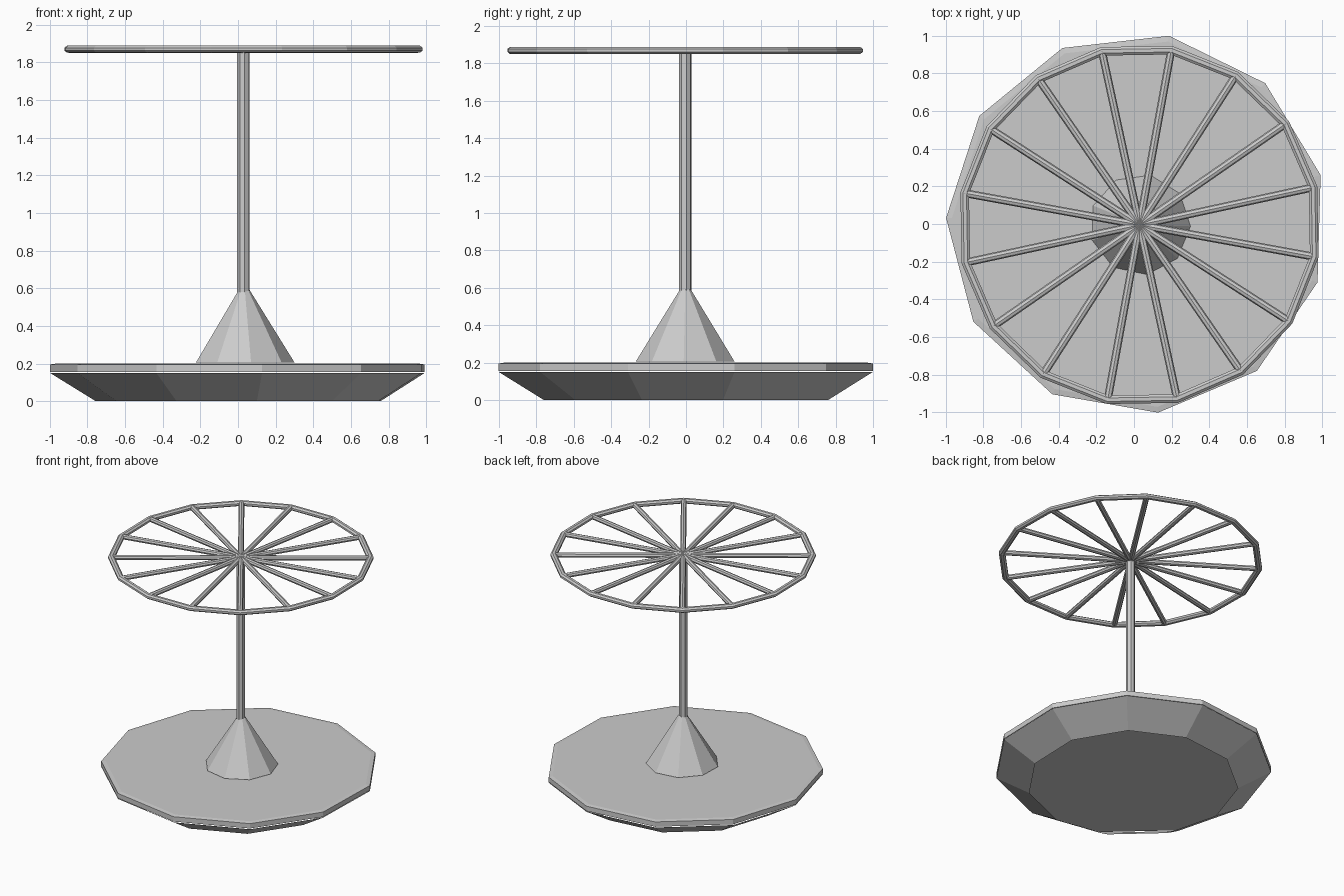
import bpy, bmesh
from math import sin, cos, radians, tau

if "Cube" in bpy.data.objects:
    bpy.data.objects.remove(bpy.data.objects["Cube"])


def lathe(name, profile, sides, turn, centre, closed=False, caps=True):
    """Spin (radius, z) points, listed bottom to top on the outside, into a flat-faced form."""
    bm = bmesh.new()
    rings = []
    for r, z in profile:
        rings.append([bm.verts.new((centre[0] + r * cos(radians(turn) + tau * i / sides),
                                    centre[1] + r * sin(radians(turn) + tau * i / sides), z))
                      for i in range(sides)])
    pairs = list(zip(rings, rings[1:]))
    if closed:
        pairs.append((rings[-1], rings[0]))
    elif caps:
        bm.faces.new(rings[0][::-1])
        bm.faces.new(rings[-1])
    for a, b in pairs:
        for i in range(sides):
            j = (i + 1) % sides
            bm.faces.new((a[i], a[j], b[j], b[i]))
    return finish(name, bm)


def finish(name, bm):
    mesh = bpy.data.meshes.new(name)
    bm.to_mesh(mesh)
    bm.free()
    ob = bpy.data.objects.new(name, mesh)
    bpy.context.collection.objects.link(ob)
    return ob


BASE = (0.013, 0.003)
AXIS = (0.029, -0.005)
CONE = (0.032, -0.003)
WHEEL_Z, WHEEL_R, TURN = 1.869, 0.943, 12.2

# Eleven-sided base: open tapered skirt under a separate platform slab
lathe("base_skirt", [(0.768, 0), (1.011, 0.15)], 11, 14.7, BASE, caps=False)
lathe("platform", [(1.011, 0.156), (1.011, 0.195), (0.98, 0.2)], 11, 14.7, BASE)

# Nine-sided cone foot and the pole
lathe("cone_foot", [(0.268, 0.206), (0.03, 0.59)], 9, -2, CONE)
lathe("pole", [(0.034, 0.57), (0.034, 1.855)], 8, 11, AXIS)

# Wheel rim: octagonal tube around sixteen corners
rim = [(WHEEL_R + 0.025 * cos(tau * (k + 0.5) / 8), WHEEL_Z + 0.02 * sin(tau * (k + 0.5) / 8))
       for k in range(8)]
lathe("wheel_rim", rim, 16, TURN, AXIS, closed=True)

# Sixteen spokes from the hub to the rim corners
bm = bmesh.new()
for s in range(16):
    a = radians(TURN) + tau * s / 16
    ends = []
    for d in (0.0, WHEEL_R):
        ring = []
        for k in range(8):
            t = tau * k / 8
            side, up = 0.021 * cos(t), 0.019 * sin(t)
            ring.append(bm.verts.new((AXIS[0] + d * cos(a) - side * sin(a),
                                      AXIS[1] + d * sin(a) + side * cos(a), WHEEL_Z + up)))
        ends.append(ring)
    for k in range(8):
        j = (k + 1) % 8
        bm.faces.new((ends[0][k], ends[0][j], ends[1][j], ends[1][k]))
    bm.faces.new(ends[0][::-1])
    bm.faces.new(ends[1])
bmesh.ops.recalc_face_normals(bm, faces=bm.faces)
finish("wheel_spokes", bm)
